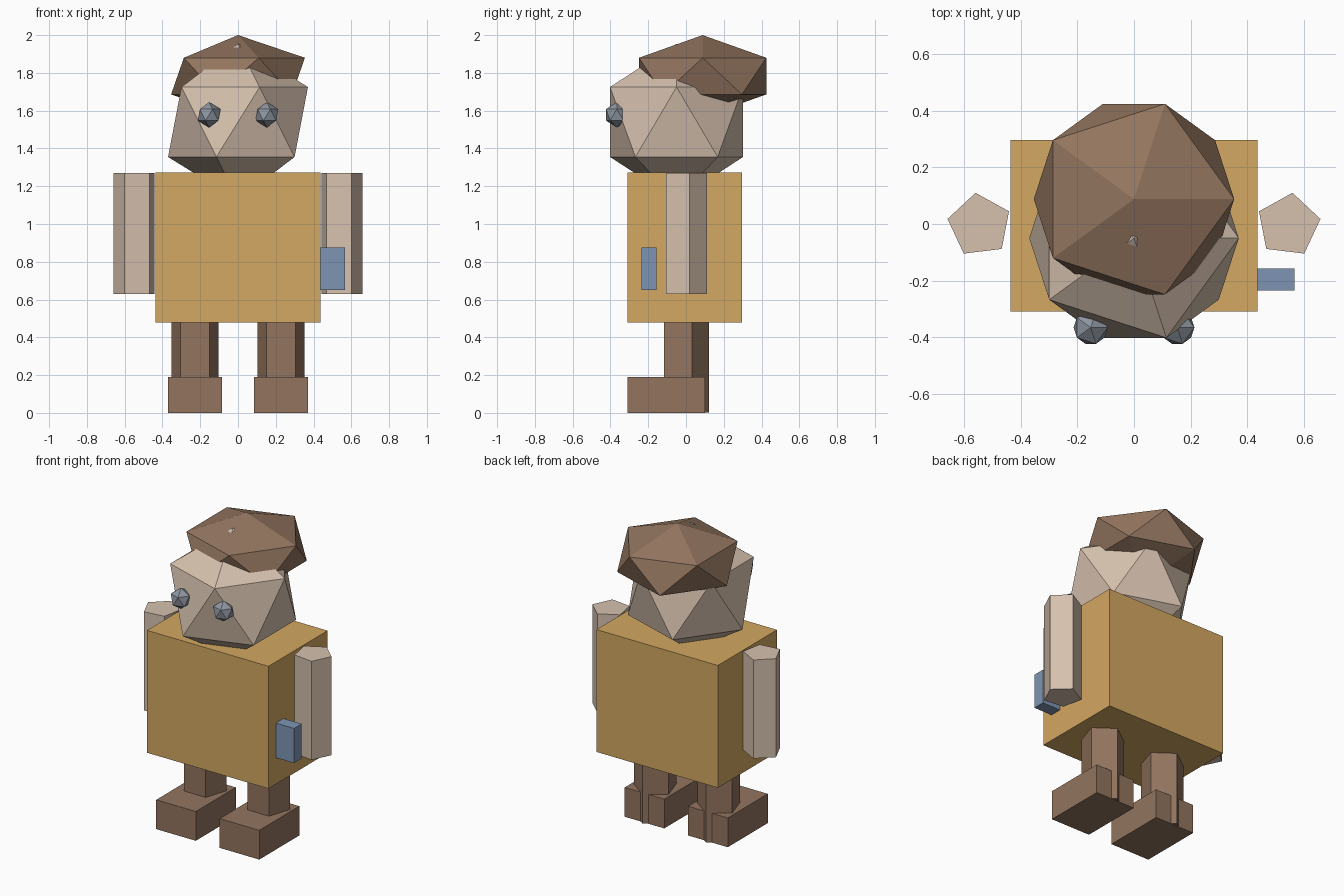
import bpy
from math import radians

if "Cube" in bpy.data.objects:
    bpy.data.objects.remove(bpy.data.objects["Cube"], do_unlink=True)


def material(name, rgb):
    """Flat colour given as 0-255 display values, stored as linear."""
    linear = [((c / 255 + 0.055) / 1.055) ** 2.4 for c in rgb] + [1.0]
    mat = bpy.data.materials.new(name)
    mat.use_nodes = True
    mat.diffuse_color = linear
    mat.node_tree.nodes["Principled BSDF"].inputs["Base Color"].default_value = linear
    return mat


skin = material("skin", (214, 193, 174))
brown = material("brown", (147, 117, 95))
ochre = material("ochre", (212, 168, 98))
blue = material("blue", (126, 149, 179))
grey = material("grey", (142, 150, 160))


def finish(name, mat):
    obj = bpy.context.object
    obj.name = obj.data.name = name
    obj.data.materials.append(mat)
    return obj


def box(name, mat, x, y, z):
    """Box from (min, max) pairs on each axis."""
    spans = (x, y, z)
    bpy.ops.mesh.primitive_cube_add(size=1, location=[(a + b) / 2 for a, b in spans])
    obj = finish(name, mat)
    obj.scale = [b - a for a, b in spans]
    return obj


def post(name, mat, x, y, z, radius, turn=0):
    """Upright five-sided prism between two heights."""
    bpy.ops.mesh.primitive_cylinder_add(
        vertices=5, radius=radius, depth=z[1] - z[0],
        location=(x, y, (z[0] + z[1]) / 2), rotation=(0, 0, radians(turn)))
    return finish(name, mat)


def gem(name, mat, location, radius, height):
    """Twenty-sided ball with its own vertical half height."""
    bpy.ops.mesh.primitive_ico_sphere_add(subdivisions=1, radius=1, location=location)
    obj = finish(name, mat)
    obj.scale = (radius, radius, height)
    return obj


# Torso and side pouch
box("torso", ochre, (-0.436, 0.436), (-0.31, 0.296), (0.478, 1.272))
box("side_pouch", blue, (0.40, 0.567), (-0.235, -0.157), (0.65, 0.875))

# Head and flattened hair
gem("head", skin, (0, -0.05, 1.54), 0.414, 0.414)
gem("hair", brown, (0, 0.088, 1.783), 0.396, 0.217)

# Paired parts
for side, s in (("left", 1), ("right", -1)):
    gem(side + "_eye", grey, (s * 0.153, -0.366, 1.578), 0.0675, 0.0675)
    post(side + "_arm", skin, s * 0.546, -0.004, (0.63, 1.27), 0.115, s * -7)
    post(side + "_leg", brown, s * 0.228, -0.01, (0.002, 0.5), 0.131)
    centre = s * 0.228
    box(side + "_foot", brown, (centre - 0.142, centre + 0.142), (-0.31, 0.10), (0, 0.19))
